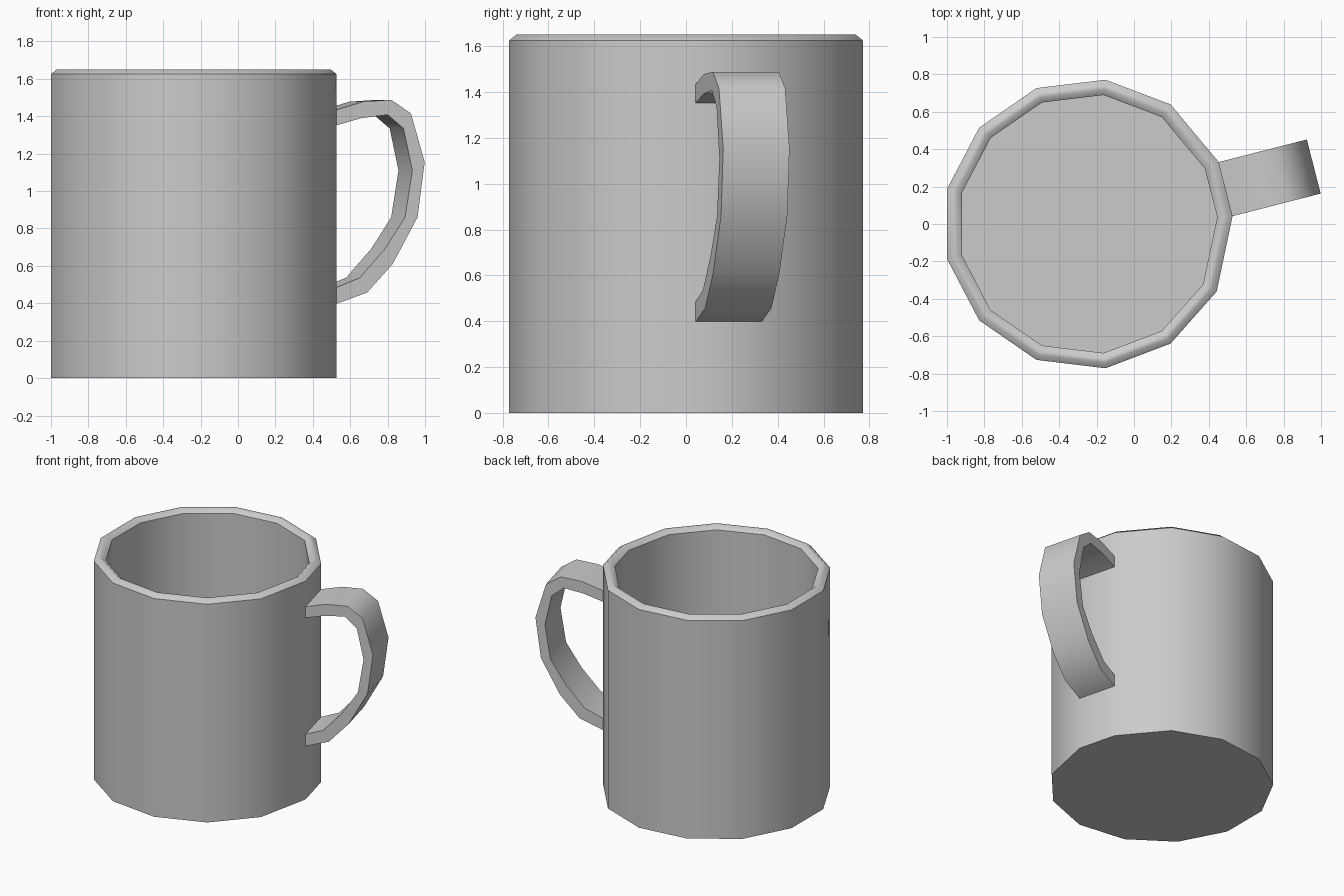
import bpy, bmesh, math

if "Cube" in bpy.data.objects:
    bpy.data.objects.remove(bpy.data.objects["Cube"])

SIDES, R, CX = 13, 0.777, -0.246


def finish(name, bm, angle):
    bmesh.ops.recalc_face_normals(bm, faces=bm.faces[:])
    me = bpy.data.meshes.new(name)
    bm.to_mesh(me)
    bm.free()
    ob = bpy.data.objects.new(name, me)
    bpy.context.collection.objects.link(ob)
    bpy.ops.object.select_all(action='DESELECT')
    ob.select_set(True)
    bpy.context.view_layer.objects.active = ob
    bpy.ops.object.shade_smooth_by_angle(angle=math.radians(angle))
    return ob


# Thirteen-sided outline; the face carrying the handle is narrowed
outline = [(R * math.cos(i * math.tau / SIDES), R * math.sin(i * math.tau / SIDES))
           for i in range(SIDES)]
near, far = (0.527, 0.042), (0.453, 0.331)
outline[0] = (near[0] - CX, near[1])
outline[1] = (far[0] - CX, far[1])

# Cup: outer wall, chamfered rim, inner wall and floor
profile = [(1, 0), (1, 1.625), (0.96, 1.65), (0.934, 1.65), (0.894, 1.625), (0.894, 0.08)]
bm = bmesh.new()
rings = [[bm.verts.new((CX + x * s, y * s, z)) for x, y in outline] for s, z in profile]
for a, b in zip(rings, rings[1:]):
    for i in range(SIDES):
        j = (i + 1) % SIDES
        bm.faces.new((a[i], a[j], b[j], b[i]))
bm.faces.new(rings[0])
bm.faces.new(rings[-1])
finish("cup", bm, 40)

# Handle: flat strap swept along a side profile of (x, z) points
outer = [(0.527, 1.435), (0.67, 1.478), (0.82, 1.488), (0.925, 1.415), (0.998, 1.155),
         (0.96, 0.86), (0.828, 0.612), (0.69, 0.457), (0.527, 0.398)]
inner = [(0.527, 1.352), (0.66, 1.39), (0.80, 1.408), (0.885, 1.335), (0.932, 1.11),
         (0.893, 0.86), (0.785, 0.69), (0.652, 0.537), (0.527, 0.485)]
dx, dy = far[0] - near[0], far[1] - near[1]
slope = -dx / dy
bm = bmesh.new()
sections = []
for o, n in zip(outer, inner):
    loop = [(o, 0), (o, 1), (n, 1), (n, 0)]
    sections.append([bm.verts.new((x + dx * t, near[1] + (x - near[0]) * slope + dy * t, z))
                     for (x, z), t in loop])
for a, b in zip(sections, sections[1:]):
    for i in range(4):
        j = (i + 1) % 4
        bm.faces.new((a[i], a[j], b[j], b[i]))
bm.faces.new(sections[0])
bm.faces.new(sections[-1])
finish("handle", bm, 50)
